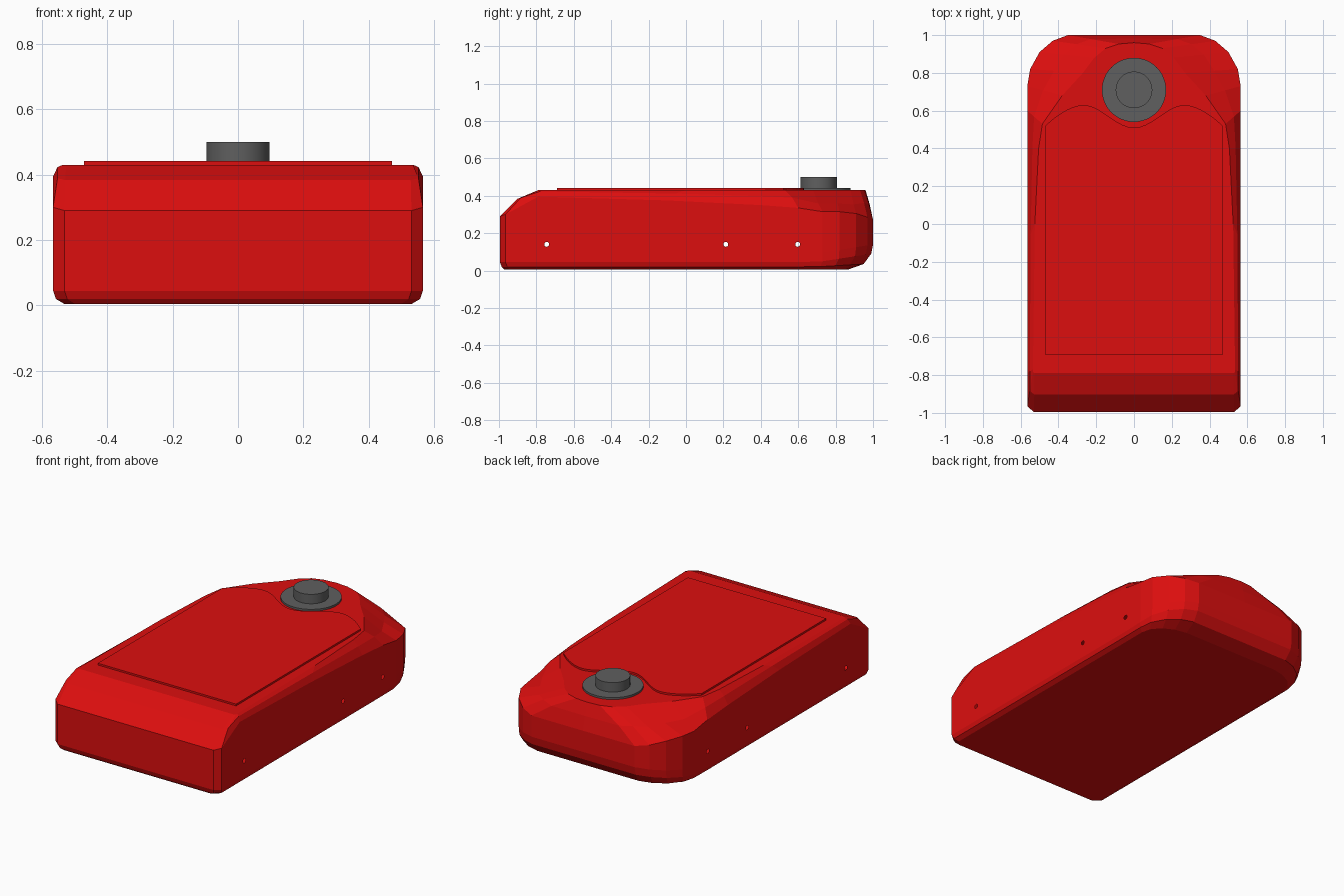
import bpy, bmesh, math
from mathutils import Vector

if "Cube" in bpy.data.objects:
    bpy.data.objects.remove(bpy.data.objects["Cube"])


def material(name, rgb):
    m = bpy.data.materials.new(name)
    m.diffuse_color = (*rgb, 1)
    m.use_nodes = True
    m.node_tree.nodes["Principled BSDF"].inputs["Base Color"].default_value = m.diffuse_color
    return m


red = material("red_shell", (0.72, 0.0045, 0.0045))
grey = material("dark_grey", (0.115, 0.115, 0.115))


def add_object(name, bm, mat):
    bmesh.ops.recalc_face_normals(bm, faces=bm.faces[:])
    me = bpy.data.meshes.new(name)
    bm.to_mesh(me)
    bm.free()
    me.materials.append(mat)
    ob = bpy.data.objects.new(name, me)
    bpy.context.collection.objects.link(ob)
    return ob


def mirrored(half):
    """Close a right-hand half loop across x = 0."""
    return half + [Vector((-p.x, p.y, p.z)) for p in reversed(half) if p.x > 1e-5]


def loft(name, rows, mat):
    """Skin stacked closed loops and cap both ends."""
    bm = bmesh.new()
    loops = [[bm.verts.new(p) for p in r] for r in rows]
    n = len(loops[0])
    for a, b in zip(loops, loops[1:]):
        for i in range(n):
            j = (i + 1) % n
            bm.faces.new((a[i], a[j], b[j], b[i]))
    bm.faces.new(loops[0][::-1])
    bm.faces.new(loops[-1])
    return add_object(name, bm, mat)


# Body: wall outline x, y, shoulder height, then top outline x, y (right half)
columns = [
    (0.53, -0.995, 0.29, 0.525, -0.79), (0.565, -0.965, 0.30, 0.535, -0.785),
    (0.565, -0.79, 0.395, 0.535, -0.77), (0.565, -0.10, 0.375, 0.525, 0.0),
    (0.565, 0.40, 0.35, 0.505, 0.40), (0.565, 0.60, 0.335, 0.485, 0.53),
    (0.565, 0.73, 0.315, 0.38, 0.68), (0.55, 0.82, 0.315, 0.27, 0.80),
    (0.50, 0.91, 0.305, 0.21, 0.88), (0.43, 0.97, 0.285, 0.15, 0.93),
    (0.35, 1.0, 0.27, 0.08, 0.953), (0.0, 1.0, 0.27, 0.0, 0.96),
]
rows = [[] for _ in range(7)]
for wx, wy, wz, tx, ty in columns:
    back = min(max((wy - 0.7) / 0.3, 0), 1)
    wall, top = Vector((wx, wy, wz)), Vector((tx, ty, 0.43))
    # front edge bulges, rear shoulders dip slightly beside the button dome
    bulge = 0.03 if wy < -0.8 else -0.008 if 0.7 < wy < 0.95 else 0.012
    mid = wall.lerp(top, 0.45) + Vector((0, 0, bulge))
    for row, p in zip(rows, (
            Vector((wx * 0.94, wy * (0.975 - 0.11 * back), 0.005)),
            Vector((wx * 0.985, wy * (0.99 - 0.04 * back), 0.02 + 0.015 * back)),
            Vector((wx, wy * (1 - 0.01 * back), 0.045 + 0.045 * back)),
            Vector((wx, wy, 0.09 + 0.05 * back)),
            wall, mid, top)):
        row.append(p)
body = loft("body_shell", [mirrored(r) for r in rows], red)

# Screw holes through both side walls
for y in (-0.745, 0.213, 0.597):
    bpy.ops.mesh.primitive_cylinder_add(vertices=12, radius=0.013, depth=1.5,
                                        location=(0, y, 0.14),
                                        rotation=(0, math.pi / 2, 0))
    cutter = bpy.context.object
    cutter.name = "hole_cutter"
    mod = body.modifiers.new("screw_hole", 'BOOLEAN')
    mod.operation, mod.solver, mod.object = 'DIFFERENCE', 'EXACT', cutter
    bpy.context.view_layer.objects.active = body
    bpy.ops.object.modifier_apply(modifier=mod.name)
    bpy.data.objects.remove(cutter)

# Keep the shell hollow: drop the tunnel walls between the holes
bm = bmesh.new()
bm.from_mesh(body.data)
tunnel = [f for f in bm.faces
          if all(abs(v.co.z - 0.14) < 0.02 for v in f.verts)
          and max(v.co.x for v in f.verts) - min(v.co.x for v in f.verts) > 1
          and max(v.co.y for v in f.verts) - min(v.co.y for v in f.verts) < 0.02
          and abs(f.calc_center_median().y) < 0.9]
bmesh.ops.delete(bm, geom=tunnel, context='FACES')
bm.to_mesh(body.data)
bm.free()

# Raised top panel with a wavy back edge
half = [Vector((0.47, -0.69, 0.425)), Vector((0.47, 0.52, 0.425))]
for i in range(1, 17):
    x = 0.47 * (1 - i / 16)
    if x < 0.27:
        y = 0.57 - 0.06 * math.cos(math.pi * x / 0.27)
    else:
        y = 0.63 - 0.11 * ((x - 0.27) / 0.2) ** 1.7
    half.append(Vector((x, y, 0.425)))
low = mirrored(half)
loft("top_panel", [low, [p + Vector((0, 0, 0.016)) for p in low]], red)


# Round button and its flange
def disc(name, radius, z0, z1):
    bpy.ops.mesh.primitive_cylinder_add(vertices=48, radius=radius, depth=z1 - z0,
                                        location=(0, 0.71, (z0 + z1) / 2))
    ob = bpy.context.object
    ob.name = name
    ob.data.materials.append(grey)
    bpy.ops.object.shade_smooth_by_angle(angle=math.radians(30))


disc("button_flange", 0.17, 0.425, 0.442)
disc("button", 0.097, 0.44, 0.50)
